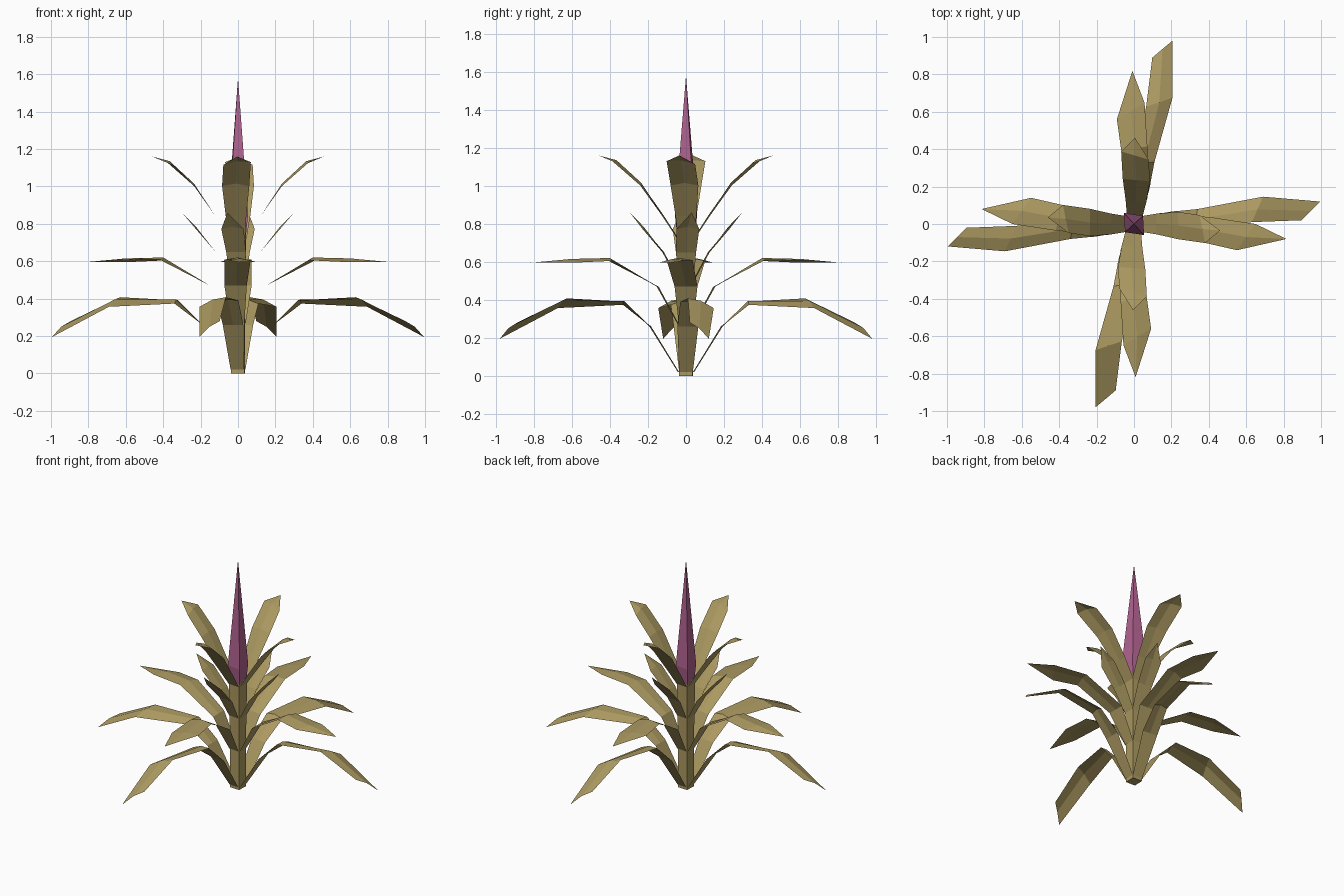
import bpy, bmesh, math
from mathutils import Matrix, Vector

if "Cube" in bpy.data.objects:
    bpy.data.objects.remove(bpy.data.objects["Cube"])


def material(name, rgb):
    m = bpy.data.materials.new(name)
    m.diffuse_color = (*rgb, 1)
    m.use_nodes = True
    m.node_tree.nodes["Principled BSDF"].inputs["Base Color"].default_value = m.diffuse_color
    return m


TAN = material("dry leaf tan", (0.41, 0.32, 0.12))
PINK = material("bloom pink", (0.43, 0.12, 0.27))


def add_object(name, bm, mat):
    me = bpy.data.meshes.new(name)
    bm.to_mesh(me)
    bm.free()
    me.materials.append(mat)
    bpy.context.collection.objects.link(bpy.data.objects.new(name, me))


def spire(name, rings, mat, apex):
    """Four-sided solid through rings of (long, short half diagonal, z) to a point."""
    bm = bmesh.new()
    rows = []
    for a, b, z in rings:
        row = []
        for i in range(4):
            ang = math.radians(-47.5 + 90 * i)
            r = b if i % 2 else a
            row.append(bm.verts.new((r * math.cos(ang), r * math.sin(ang), z)))
        rows.append(row)
    tip = bm.verts.new((0, 0, apex))
    for i in range(4):
        j = (i + 1) % 4
        for a, b in zip(rows, rows[1:]):
            bm.faces.new((a[i], a[j], b[j], b[i]))
        bm.faces.new((rows[-1][i], rows[-1][j], tip))
    bm.faces.new(rows[0][::-1])
    bmesh.ops.recalc_face_normals(bm, faces=bm.faces)
    add_object(name, bm, mat)


# Mirror across a line at 42.5 degrees, then repeat by a half turn
swap = Matrix(((0, 1, 0), (1, 0, 0), (0, 0, 1)))
mirror = Matrix.Rotation(math.radians(-5), 3, 'Z') @ swap
half = Matrix.Rotation(math.pi, 3, 'Z')
SIDES = {"right": Matrix.Identity(3), "back": mirror,
         "left": half, "front": half @ mirror}


def leaf_tier(name, rows, slope, tip=None):
    """Four folded leaf sheets. Row: reach, side offset, half width, height, skew."""
    for side, mtx in SIDES.items():
        bm = bmesh.new()
        grid = []
        for n, (r, y, w, z, skew) in enumerate(rows):
            fold = 0.013 if n > 1 else 0
            grid.append([bm.verts.new(mtx @ Vector(
                (r + skew * e, y + w * e, z + slope * skew * e - fold * abs(e))))
                for e in (-1, 0, 1)])
        for a, b in zip(grid, grid[1:]):
            for i in range(2):
                bm.faces.new((a[i], b[i], b[i + 1], a[i + 1]))
        if tip:
            t = bm.verts.new(mtx @ Vector(tip))
            for i in range(2):
                bm.faces.new((grid[-1][i], t, grid[-1][i + 1]))
        bm.normal_update()
        for f in bm.faces:
            if f.normal.z < 0:
                f.normal_flip()
        add_object(f"{name}_{side}", bm, TAN)


# Stem and flower spike
spire("stem", [(0.05, 0.05, 0), (0.05, 0.05, 0.3), (0.059, 0.059, 0.76)], TAN, 0.8)
spire("flower_spike", [(0.063, 0.052, 0.74), (0.08, 0.065, 0.85)], PINK, 1.58)

# Leaf tiers from the ground up
leaf_tier("bottom_leaf", [
    (0.04, 0, 0.036, 0.02, 0),
    (0.19, 0.01, 0.055, 0.26, 0),
    (0.33, 0.025, 0.055, 0.395, 0.01),
    (0.66, 0.078, 0.068, 0.395, 0.03),
    (0.945, 0.07, 0.05, 0.25, 0.05)], -0.85)
leaf_tier("lower_leaf", [
    (0.04, 0, 0.038, 0.27, 0),
    (0.15, 0, 0.06, 0.47, 0),
    (0.40, -0.033, 0.068, 0.62, 0.02),
    (0.60, -0.07, 0.07, 0.615, 0.05)], 0.1, (0.815, -0.08, 0.595))
leaf_tier("upper_leaf", [
    (0.04, 0, 0.04, 0.50, 0),
    (0.12, 0, 0.053, 0.65, 0),
    (0.225, 0.01, 0.06, 0.785, 0)], 0, (0.30, 0.03, 0.86))
leaf_tier("top_leaf", [
    (0.042, 0, 0.042, 0.72, 0),
    (0.12, 0, 0.055, 0.84, 0),
    (0.235, -0.008, 0.073, 1.015, 0),
    (0.365, -0.027, 0.075, 1.135, -0.015)], 0.5, (0.46, -0.035, 1.16))
